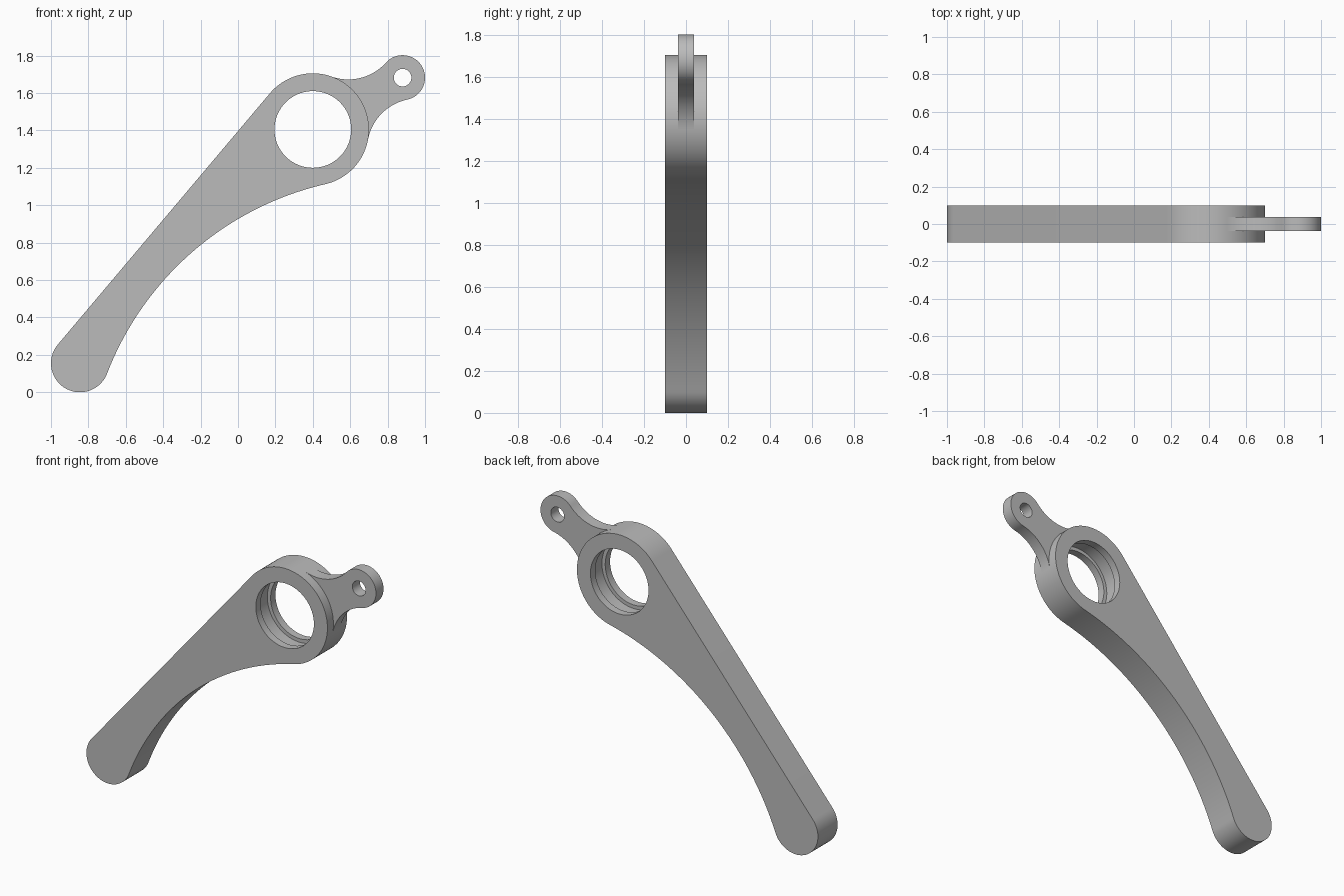
import bpy, bmesh, math
from mathutils import Vector

if "Cube" in bpy.data.objects:
    bpy.data.objects.remove(bpy.data.objects["Cube"], do_unlink=True)

grey = bpy.data.materials.new("plain_grey")
grey.use_nodes = True
grey.diffuse_color = (0.5, 0.5, 0.5, 1)
grey.node_tree.nodes["Principled BSDF"].inputs["Base Color"].default_value = (0.5, 0.5, 0.5, 1)

# Circle centres (x, z) and radii
HUB, HUB_R = Vector((0.4, 1.405)), 0.3
END, END_R = Vector((-0.845, 0.155)), 0.155
EYE, EYE_R = Vector((0.88, 1.682)), 0.12


def angle(v):
    return math.atan2(v.y, v.x)


def arc(c, r, a, b, turn, n):
    """Points from angle a to b, turn 1 is counter-clockwise, -1 clockwise."""
    sweep = turn * ((turn * (b - a)) % math.tau)
    return [c + r * Vector((math.cos(a + sweep * i / n), math.sin(a + sweep * i / n)))
            for i in range(n + 1)]


def fillet_centre(c1, r1, c2, r2, r, side):
    """Centre of a circle of radius r touching two circles, left (1) or right (-1)."""
    d = c2 - c1
    p, q = r1 + r, r2 + r
    along = (p * p - q * q + d.length_squared) / (2 * d.length)
    u = d.normalized()
    return c1 + u * along + side * math.sqrt(p * p - along * along) * Vector((-u.y, u.x))


def finish(bm, name):
    bmesh.ops.recalc_face_normals(bm, faces=bm.faces)
    mesh = bpy.data.meshes.new(name)
    bm.to_mesh(mesh)
    bm.free()
    mesh.materials.append(grey)
    obj = bpy.data.objects.new(name, mesh)
    bpy.context.collection.objects.link(obj)
    return obj


def plate(points, half, name):
    """Extrude an outline symmetrically about y = 0."""
    clean = [p for i, p in enumerate(points) if (p - points[i - 1]).length > 1e-5]
    bm = bmesh.new()
    face = bm.faces.new([bm.verts.new((p.x, -half, p.y)) for p in clean])
    new = bmesh.ops.extrude_face_region(bm, geom=[face])["geom"]
    bmesh.ops.translate(bm, vec=(0, 2 * half, 0),
                        verts=[g for g in new if isinstance(g, bmesh.types.BMVert)])
    return finish(bm, name)


def bore(obj, centre, profile, n):
    """Cut a turned hole; profile lists (radius, y)."""
    bm = bmesh.new()
    rings = [[bm.verts.new((p.x, y, p.y)) for p in arc(centre, r, 0, math.tau - 1e-9, 1, n)[:n]]
             for r, y in profile]
    for a, b in zip(rings, rings[1:]):
        for i in range(n):
            j = (i + 1) % n
            bm.faces.new((a[i], a[j], b[j], b[i]))
    bm.faces.new(rings[0])
    bm.faces.new(rings[-1])
    cutter = finish(bm, "bore_cutter")
    cutter.hide_render = True
    mod = obj.modifiers.new("bore", "BOOLEAN")
    mod.operation, mod.solver, mod.object = "DIFFERENCE", "EXACT", cutter
    select(obj)
    bpy.ops.object.modifier_apply(modifier=mod.name)
    bpy.data.objects.remove(cutter, do_unlink=True)


def select(obj):
    bpy.ops.object.select_all(action="DESELECT")
    obj.select_set(True)
    bpy.context.view_layer.objects.active = obj


# Lever arm: straight upper edge, hollow curved lower edge
axis = HUB - END
top = angle(axis) + math.acos((END_R - HUB_R) / axis.length)
sweep_r = 1.65
under = fillet_centre(END, END_R, HUB, HUB_R, sweep_r, -1)
outline = arc(END, END_R, top, angle(under - END), 1, 40)
outline += arc(under, sweep_r, angle(END - under), angle(HUB - under), -1, 60)
outline += arc(HUB, HUB_R, angle(under - HUB), top, 1, 80)
arm = plate(outline, 0.099, "lever_arm")

# Hub bore with an inner retaining groove
bore(arm, HUB, [(0.205, -0.2), (0.205, -0.05), (0.228, -0.05),
                (0.228, 0.05), (0.205, 0.05), (0.205, 0.2)], 96)

# Thin lug flowing out of the hub into a small eye
neck_r = 0.27
low, high = (fillet_centre(HUB, HUB_R, EYE, EYE_R, neck_r, s) for s in (-1, 1))
outline = arc(low, neck_r, angle(HUB - low), angle(EYE - low), -1, 32)
outline += arc(EYE, EYE_R, angle(low - EYE), angle(high - EYE), 1, 48)
outline += arc(high, neck_r, angle(EYE - high), angle(HUB - high), -1, 32)
outline += arc(HUB, 0.26, angle(high - HUB), angle(low - HUB), -1, 24)
lug = plate(outline, 0.038, "cable_lug")
bore(lug, EYE, [(0.047, -0.2), (0.047, 0.2)], 48)

for obj in (arm, lug):
    select(obj)
    bpy.ops.object.shade_smooth_by_angle(angle=math.radians(30))
